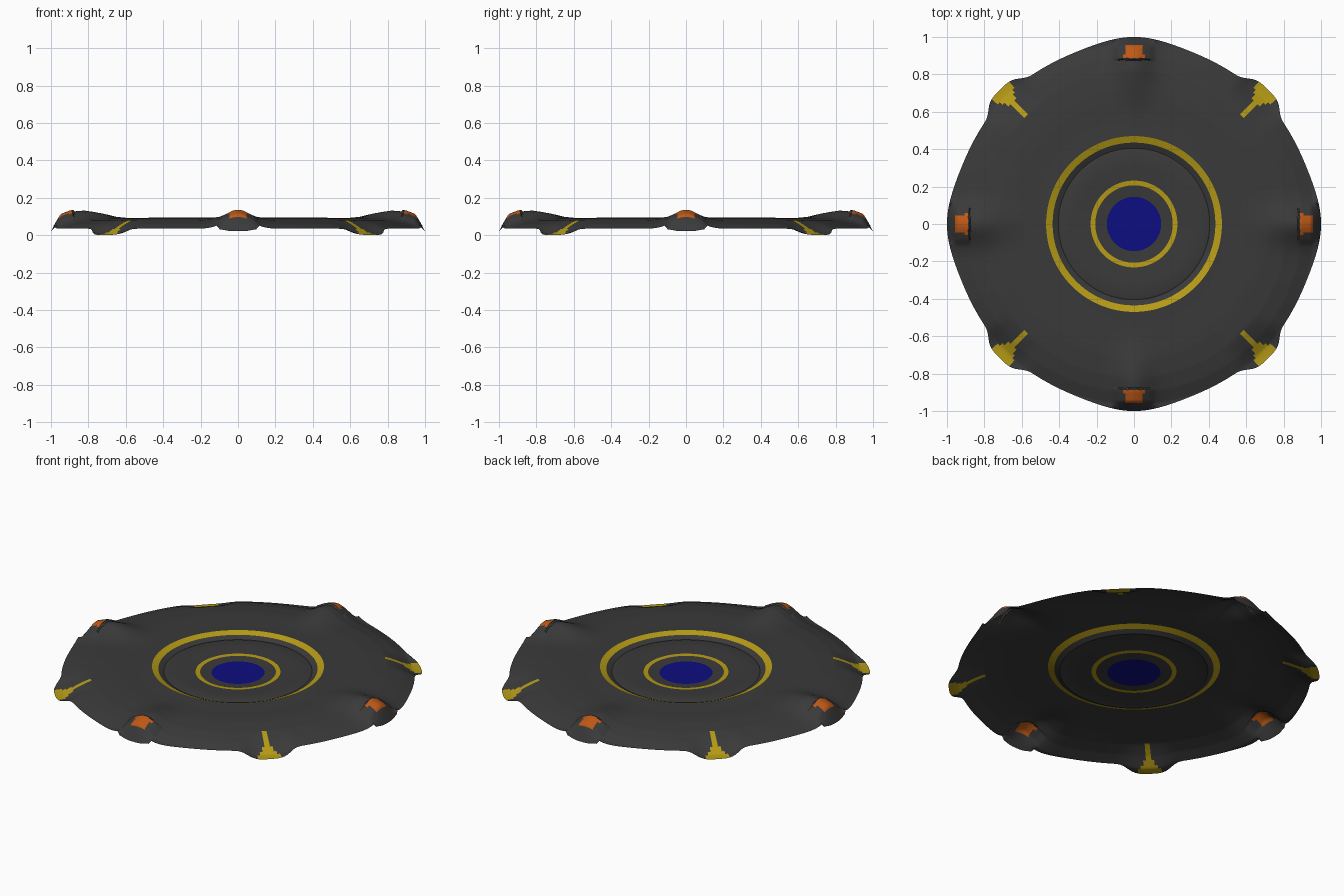
import bpy, bmesh
from math import sin, cos, pi, exp, atan2, hypot

if "Cube" in bpy.data.objects:
    bpy.data.objects.remove(bpy.data.objects["Cube"], do_unlink=True)


def material(name, rgb):
    m = bpy.data.materials.new(name)
    m.use_nodes = True
    m.diffuse_color = (*rgb, 1)
    m.node_tree.nodes["Principled BSDF"].inputs["Base Color"].default_value = (*rgb, 1)
    return m


GREY = material("dark grey", (0.042, 0.042, 0.042))
YELLOW = material("yellow", (0.47, 0.33, 0.008))
ORANGE = material("orange", (0.52, 0.1, 0.008))
BLUE = material("deep blue", (0.004, 0.004, 0.22))

SEGMENTS = 384
SHOULDER = 0.72     # radius where the outer plate starts to bend down
PROFILE = [(0, 0.055), (0.145, 0.056), (0.235, 0.063), (0.395, 0.07), (0.405, 0.066),
           (0.435, 0.081), (0.47, 0.094), (0.5, 0.092), (0.72, 0.09), (0.82, 0.079),
           (0.9, 0.06), (0.965, 0.035), (1.1, 0.03)]


def smooth(t):
    t = min(max(t, 0), 1)
    return t * t * (3 - 2 * t)


def profile_height(r):
    for (r0, z0), (r1, z1) in zip(PROFILE, PROFILE[1:]):
        if r <= r1:
            return z0 + (z1 - z0) * (r - r0) / (r1 - r0)
    return PROFILE[-1][1]


def local(x, y):
    """Fold a point onto one axis arm: distance along it and across it."""
    return max(abs(x), abs(y)), min(abs(x), abs(y))


def lobe(angle):
    """Flat-topped weight around each diagonal."""
    off = (angle % (pi / 2)) - pi / 4
    return exp(-(off / 0.13) ** 4)


def rim_radius(angle):
    off = (angle + pi / 4) % (pi / 2) - pi / 4
    return 0.965 + 0.035 * exp(-(off / 0.24) ** 2) + 0.05 * lobe(angle)


def height(x, y):
    r, angle = hypot(x, y), atan2(y, x)
    along, across = local(x, y)
    z = profile_height(r)
    # drooping diagonal lobes
    z -= 0.032 * smooth((r - 0.8) / 0.2) * lobe(angle)
    # ridges swelling into the four feet
    z += 0.062 * smooth((along - 0.58) / 0.32) * exp(-(across / 0.1) ** 2)
    if across < 0.107 and along > 0.88:
        z += 0.01 * smooth((0.107 - across) / 0.012)
        drop = min(max((along - 0.945) / 0.053, 0), 1) ** 1.4
        z += (0.022 - z) * drop
    return max(z, 0)


def polar_part(name, radii, materials, rule=None):
    """Sheet made of concentric rings that follows the height function."""
    bm = bmesh.new()
    rings = []
    for r in radii:
        if r == 0:
            rings.append([bm.verts.new((0, 0, height(0, 0)))] * SEGMENTS)
            continue
        ring = []
        for i in range(SEGMENTS):
            a = 2 * pi * i / SEGMENTS
            rr = r
            if r > SHOULDER:   # stretch the outer rings to the wavy rim
                rr = SHOULDER + (r - SHOULDER) / (1 - SHOULDER) * (rim_radius(a) - SHOULDER)
            x, y = rr * cos(a), rr * sin(a)
            ring.append(bm.verts.new((x, y, height(x, y))))
        rings.append(ring)
    for inner, outer in zip(rings, rings[1:]):
        for i in range(SEGMENTS):
            j = (i + 1) % SEGMENTS
            corners = [inner[i], outer[i], outer[j], inner[j]]
            face = bm.faces.new(list(dict.fromkeys(corners)))
            if rule:
                face.material_index = rule(face.calc_center_median())
    mesh = bpy.data.meshes.new(name)
    bm.to_mesh(mesh)
    bm.free()
    for m in materials:
        mesh.materials.append(m)
    obj = bpy.data.objects.new(name, mesh)
    bpy.context.collection.objects.link(obj)
    bpy.ops.object.select_all(action="DESELECT")
    obj.select_set(True)
    bpy.context.view_layer.objects.active = obj
    bpy.ops.object.shade_smooth_by_angle(angle=0.5)
    return obj


def rim_colour(p):
    """Orange pads on the feet, yellow flared stripes on the diagonals."""
    along, across = local(p.x, p.y)
    if 0.885 < along < 0.955 and across < 0.052:
        return 2
    d = (along + across) / 2 ** 0.5
    side = (along - across) / 2 ** 0.5
    if d > 0.815 and side < 0.017 + 0.05 * smooth((d - 0.9) / 0.1):
        return 1
    return 0


# centre disc, rings and dish
polar_part("centre_disc", [0, 0.07, 0.145], [BLUE])
polar_part("centre_surround", [0.145, 0.18, 0.207], [GREY])
polar_part("inner_ring", [0.207, 0.232], [YELLOW])
polar_part("dish_floor", [0.232, 0.31, 0.395, 0.405], [GREY])
polar_part("dish_wall", [0.405, 0.435], [GREY])
polar_part("outer_ring", [0.435, 0.47], [YELLOW])

# outer plate with feet and lobes, finer towards the rim
STEPS = 40
plate_radii = [0.47, 0.5, 0.58, 0.65]
plate_radii += [SHOULDER + (1 - SHOULDER) * i / STEPS for i in range(STEPS + 1)]
polar_part("outer_plate", plate_radii, [GREY, YELLOW, ORANGE], rim_colour)
